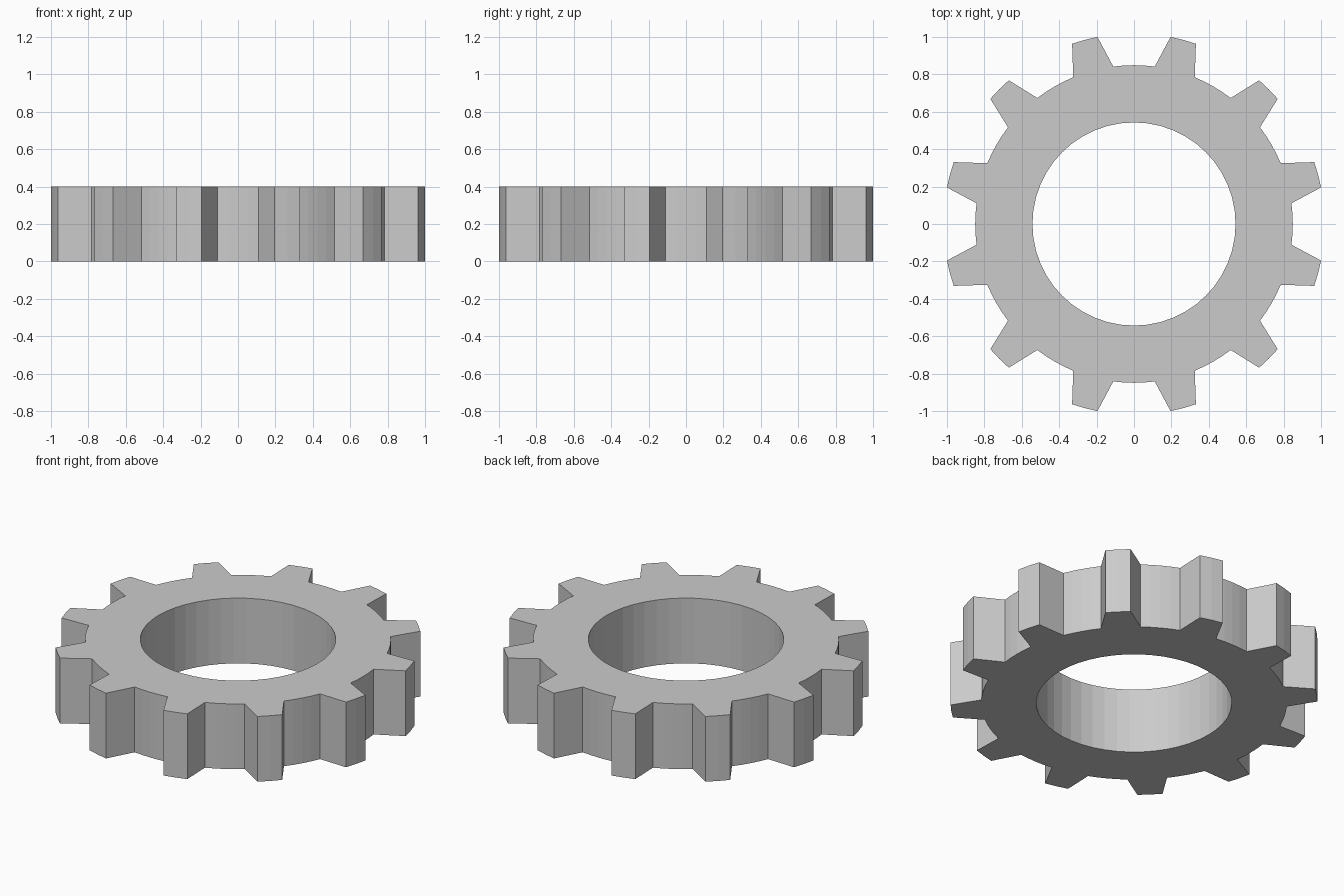
import bpy, bmesh
from math import sin, cos, radians

if "Cube" in bpy.data.objects:
    bpy.data.objects.remove(bpy.data.objects["Cube"])

TEETH, HEIGHT = 12, 0.40
TIP_R, ROOT_R, HOLE_R = 1.0189, 0.849, 0.543
TIP_HALF, ROOT_HALF = 3.95, 7.5   # half widths in degrees
PITCH = 360 / TEETH


def polar(r, deg):
    return (r * cos(radians(deg)), r * sin(radians(deg)), 0)


def arc(r, a, b, n):
    return [polar(r, a + (b - a) * i / n) for i in range(n + 1)]


def loop(bm, pts):
    vs = [bm.verts.new(p) for p in pts]
    return [bm.edges.new((v, vs[(i + 1) % len(vs)])) for i, v in enumerate(vs)]


# Toothed outline: tip arc then root arc, repeated
outline = []
for k in range(TEETH):
    c = (k + 0.5) * PITCH
    outline += arc(TIP_R, c - TIP_HALF, c + TIP_HALF, 2)
    outline += arc(ROOT_R, c + ROOT_HALF, c + PITCH - ROOT_HALF, 4)

# Round bore
bore = arc(HOLE_R, 0, 360, 48)[:-1]

# Fill between the loops and extrude to a solid
bm = bmesh.new()
edges = loop(bm, outline) + loop(bm, bore)
bmesh.ops.triangle_fill(bm, use_beauty=True, edges=edges)
ext = bmesh.ops.extrude_face_region(bm, geom=bm.faces[:], use_keep_orig=True)
top = [g for g in ext["geom"] if isinstance(g, bmesh.types.BMVert)]
bmesh.ops.translate(bm, verts=top, vec=(0, 0, HEIGHT))
bmesh.ops.recalc_face_normals(bm, faces=bm.faces[:])

mesh = bpy.data.meshes.new("gear_ring")
bm.to_mesh(mesh)
bm.free()
gear = bpy.data.objects.new("gear_ring", mesh)
bpy.context.collection.objects.link(gear)
